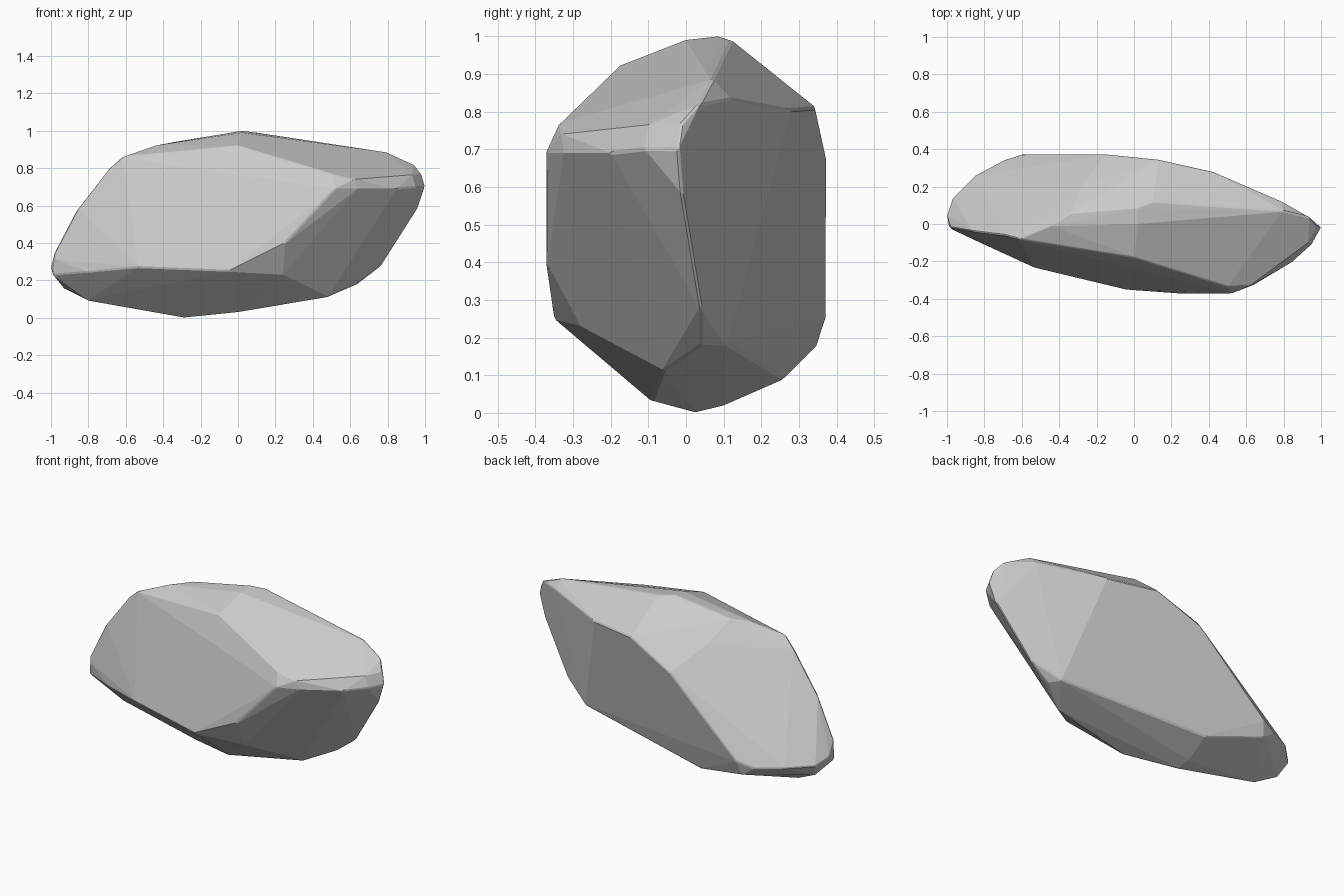
import bpy, bmesh
from math import radians

# Outline of the broad front facet
front = [(-.62, -.08, .86), (0, -.18, .92), (.5, -.335, .77), (.62, -.33, .74),
         (.52, -.372, .69), (.25, -.372, .40), (-.05, -.35, .25), (-.53, -.235, .27),
         (-.8, -.11, .245), (-.97, -.03, .31)]

# Outline of the broad back facet
back = [(.79, .12, .835), (.42, .28, .805), (.13, .345, .81), (-.15, .373, .68),
        (-.6, .373, .26), (-.62, .345, .175), (-.28, .26, .09), (.60, .11, .18)]

# Top ridge and its shoulders
top = [(-.45, -.01, .92), (-.34, .06, .94), (-.28, .2, .82), (.02, .09, 1.0),
       (.1, .12, .99), (.02, 0, .99), (.80, .07, .885)]

# Underside keel
bottom = [(-.29, .02, 0), (-.3, .1, .02), (0, -.09, .03), (-.8, .05, .09),
          (.48, -.06, .11), (.24, -.28, .23), (.64, .04, .18)]

# Right-hand tip
right_tip = [(1, -.02, .70), (.98, -.01, .77), (.94, .035, .82), (.96, -.01, .58),
             (.77, .04, .28), (.85, -.2, .69), (.95, -.11, .70), (.93, -.1, .765),
             (.64, -.325, .69)]

# Left-hand tip
left_tip = [(-1, .05, .27), (-.99, -.01, .23), (-.97, .14, .24), (-.85, .26, .24),
            (-.7, .34, .23), (-.93, .09, .155), (-.98, -.02, .35), (-.86, -.04, .58),
            (-.69, -.06, .80)]

# Wrap the facet corners in a convex stone and merge near-flat faces
bm = bmesh.new()
for group in (front, back, top, bottom, right_tip, left_tip):
    for p in group:
        bm.verts.new(p)
bmesh.ops.convex_hull(bm, input=bm.verts[:])
loose = [v for v in bm.verts if not v.link_faces]
bmesh.ops.delete(bm, geom=loose, context='VERTS')
bmesh.ops.dissolve_limit(bm, angle_limit=radians(2), verts=bm.verts[:], edges=bm.edges[:])
bmesh.ops.recalc_face_normals(bm, faces=bm.faces[:])

mesh = bpy.data.meshes.new("rock")
bm.to_mesh(mesh)
bm.free()
rock = bpy.data.objects.new("rock", mesh)
bpy.context.collection.objects.link(rock)

# Narrow rounding on the worn edges
bevel = rock.modifiers.new("worn_edges", 'BEVEL')
bevel.width = 0.006
bevel.segments = 1
bevel.limit_method = 'ANGLE'
bevel.angle_limit = radians(35)
